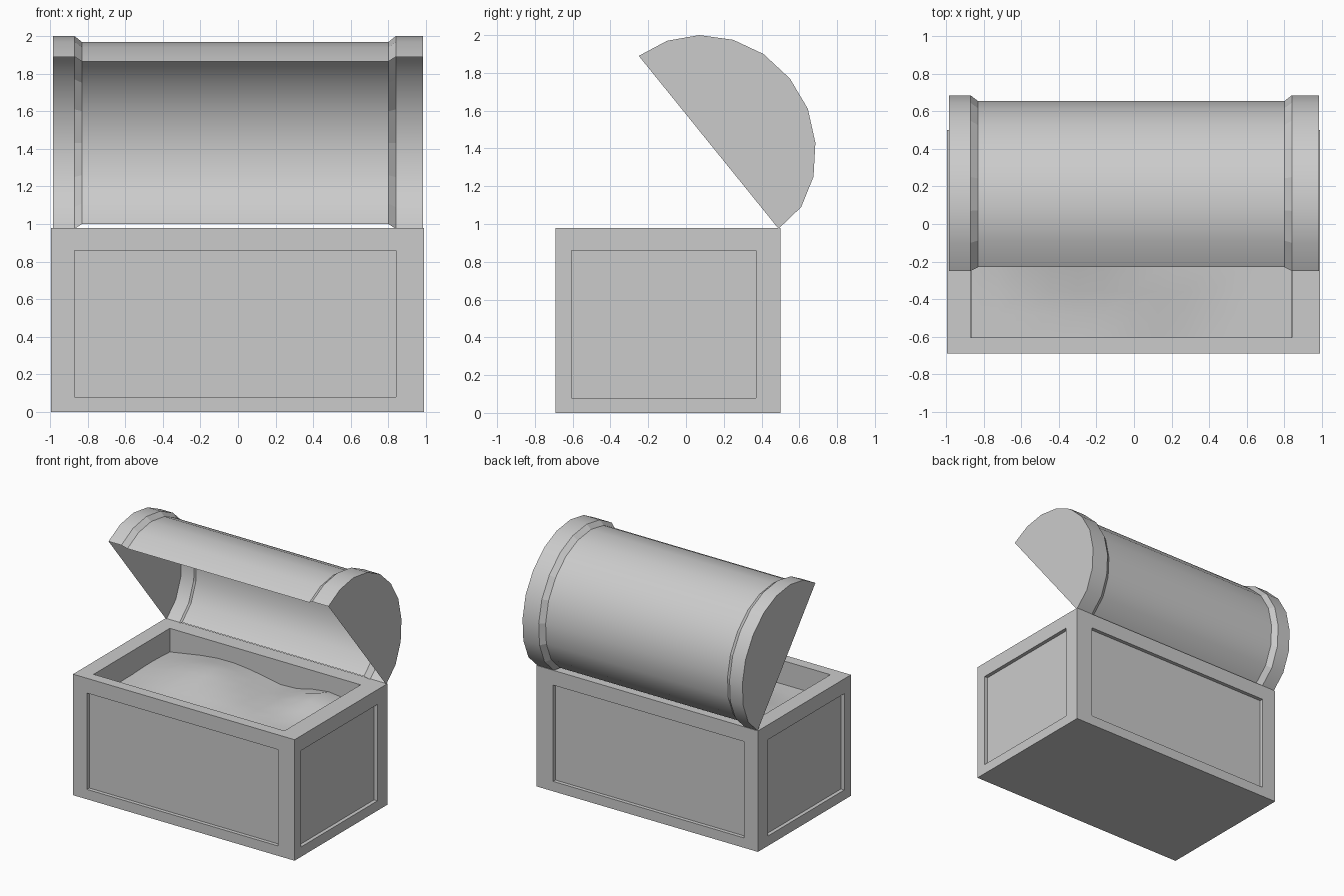
import bpy
import bmesh
import math
from mathutils import Vector

cube = bpy.data.objects.get("Cube")
if cube:
    bpy.data.objects.remove(cube, do_unlink=True)

# One plain grey for every part
grey = bpy.data.materials.new("plain grey")
grey.use_nodes = True
colour = (0.6, 0.6, 0.6, 1)
grey.diffuse_color = colour
grey.node_tree.nodes["Principled BSDF"].inputs["Base Color"].default_value = colour


def finish(bm, name):
    mesh = bpy.data.meshes.new(name)
    bm.to_mesh(mesh)
    bm.free()
    mesh.materials.append(grey)
    obj = bpy.data.objects.new(name, mesh)
    bpy.context.collection.objects.link(obj)
    return obj


# Chest body: a box with recessed side panels and an open cavity on top
low, high = Vector((-0.995, -0.69, 0)), Vector((0.99, 0.5, 0.98))
panel_low, panel_high = Vector((-0.87, -0.605, 0.08)), Vector((0.84, 0.37, 0.86))
bm = bmesh.new()
bmesh.ops.create_cube(bm, size=1)
for v in bm.verts:
    v.co = [high[a] if v.co[a] > 0 else low[a] for a in range(3)]
bm.normal_update()
middle = (low + high) / 2
for face in list(bm.faces):
    normal = face.normal.copy()
    if normal.z < -0.5:
        continue
    depth = 0.85 if normal.z > 0.5 else 0.03
    bmesh.ops.inset_individual(bm, faces=[face], thickness=0.05)
    for v in face.verts:
        for a in range(3):
            if abs(normal[a]) < 0.5:
                v.co[a] = panel_high[a] if v.co[a] > middle[a] else panel_low[a]
    bmesh.ops.inset_individual(bm, faces=[face], thickness=0)
    for v in face.verts:
        v.co -= normal * depth
finish(bm, "chest_body")

# Lid: an open half-barrel shell with raised bands and closed ends
arc = [(-0.25, 1.89), (-0.1, 1.97), (0.07, 2.0), (0.25, 1.975), (0.41, 1.9),
       (0.55, 1.77), (0.645, 1.61), (0.685, 1.43), (0.675, 1.25),
       (0.61, 1.09), (0.49, 0.975)]
centre_y, centre_z = 0.12, 1.43
sections = [(-0.985, 1), (-0.87, 1), (-0.83, 0.945),
            (0.8, 0.945), (0.84, 1), (0.985, 1)]
bm = bmesh.new()
rings = [[bm.verts.new((x, centre_y + (y - centre_y) * s,
                        centre_z + (z - centre_z) * s)) for y, z in arc]
         for x, s in sections]
for i, (a, b) in enumerate(zip(rings, rings[1:])):
    for j in range(len(arc) - 1):
        face = bm.faces.new((a[j], b[j], b[j + 1], a[j + 1]))
        face.smooth = i not in (1, 3)
bm.faces.new(rings[0])
bm.faces.new(rings[-1][::-1])
bmesh.ops.recalc_face_normals(bm, faces=bm.faces)
for edge in bm.edges:
    if abs(edge.verts[0].co.x - edge.verts[1].co.x) < 0.001:
        edge.smooth = False
finish(bm, "lid")

# Contents: a lumpy sheet of piled treasure filling the cavity
peaks = [(-0.36, 0.12, 0.12, 0.55), (0.56, 0.22, 0.1, 0.35), (0.1, -0.2, 0.05, 0.4)]
bm = bmesh.new()
bmesh.ops.create_grid(bm, x_segments=12, y_segments=8, size=1)
for v in bm.verts:
    x = -0.015 + v.co.x * 0.853
    y = -0.1175 + v.co.y * 0.486
    z = 0.79
    for px, py, height, reach in peaks:
        z += height * max(0, 1 - math.hypot(x - px, y - py) / reach)
    v.co = (x, y, z)
for face in bm.faces:
    face.smooth = True
finish(bm, "treasure_pile")
